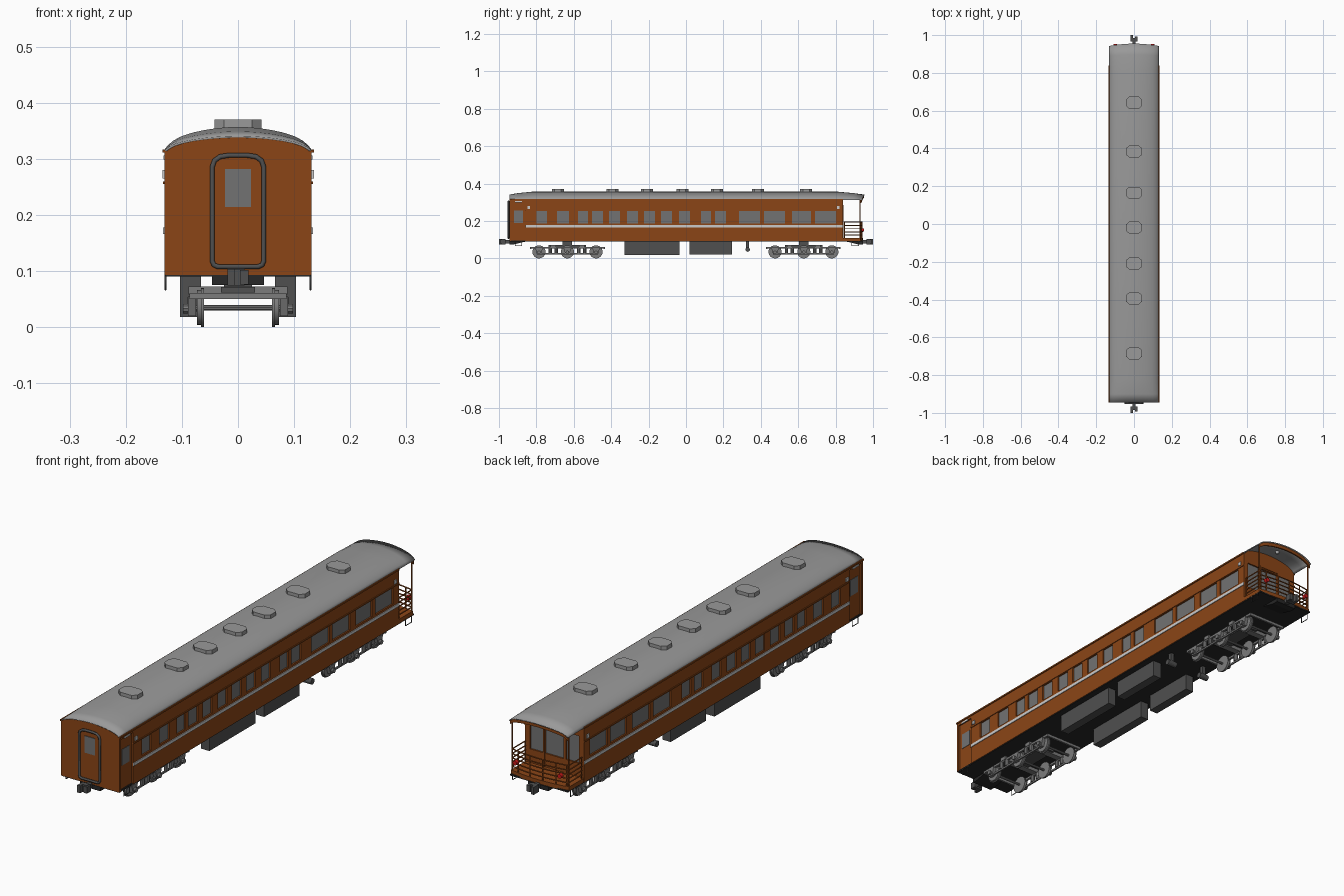
import bpy, bmesh, math
from mathutils import Matrix, Vector

if "Cube" in bpy.data.objects:
    bpy.data.objects.remove(bpy.data.objects["Cube"])


def material(name, r, g, b):
    m = bpy.data.materials.new(name)
    m.diffuse_color = (r, g, b, 1)
    m.use_nodes = True
    m.node_tree.nodes["Principled BSDF"].inputs["Base Color"].default_value = m.diffuse_color
    return m


BROWN = material("brown_paint", 0.26, 0.06, 0.008)
DARK = material("underframe_dark", 0.02, 0.02, 0.02)
STEEL = material("box_grey", 0.08, 0.08, 0.08)
GLASS = material("glass_grey", 0.17, 0.17, 0.17)
ROOF = material("roof_grey", 0.32, 0.32, 0.32)
METAL = material("bogie_grey", 0.2, 0.2, 0.2)
SILVER = material("silver", 0.6, 0.6, 0.6)
RED = material("red_lamp", 0.6, 0.01, 0.01)


def finish(name, bm, mat, mirror=False, smooth=False):
    bmesh.ops.recalc_face_normals(bm, faces=bm.faces)
    me = bpy.data.meshes.new(name)
    bm.to_mesh(me)
    bm.free()
    me.materials.append(mat)
    if smooth:
        me.shade_smooth()
        me.set_sharp_from_angle(angle=math.radians(30))
    ob = bpy.data.objects.new(name, me)
    bpy.context.collection.objects.link(ob)
    if mirror:
        ob.modifiers.new("mirror", 'MIRROR').use_mirror_merge = False
    return ob


def box(bm, x0, x1, y0, y1, z0, z1):
    mat = Matrix.Translation(((x0 + x1) / 2, (y0 + y1) / 2, (z0 + z1) / 2)) @ \
        Matrix.Diagonal((x1 - x0, y1 - y0, z1 - z0, 1))
    bmesh.ops.create_cube(bm, size=1, matrix=mat)


def boxes(name, mat, items, mirror=False):
    bm = bmesh.new()
    for it in items:
        box(bm, *it)
    return finish(name, bm, mat, mirror)


def cyl(bm, axis, centre, r, length, r2=None, seg=20):
    rot = {'X': Matrix.Rotation(math.pi / 2, 4, 'Y'), 'Y': Matrix.Rotation(math.pi / 2, 4, 'X'),
           'Z': Matrix.Identity(4)}[axis]
    bmesh.ops.create_cone(bm, cap_ends=True, segments=seg, radius1=r, radius2=r if r2 is None else r2,
                          depth=length, matrix=Matrix.Translation(centre) @ rot)


def prism(bm, pts, offset):
    a = [bm.verts.new(p) for p in pts]
    b = [bm.verts.new(Vector(p) + Vector(offset)) for p in pts]
    bm.faces.new(a)
    bm.faces.new(b)
    for i in range(len(a)):
        j = (i + 1) % len(a)
        bm.faces.new((a[i], a[j], b[j], b[i]))


def tubes(name, mat, paths, r, cyclic=False, res=1):
    cu = bpy.data.curves.new(name, 'CURVE')
    cu.dimensions = '3D'
    cu.bevel_depth, cu.bevel_resolution, cu.use_fill_caps = r, res, True
    for p in paths:
        s = cu.splines.new('POLY')
        s.points.add(len(p) - 1)
        for q, c in zip(s.points, p):
            q.co = (*c, 1)
        s.use_cyclic_u = cyclic
    cu.materials.append(mat)
    ob = bpy.data.objects.new(name, cu)
    bpy.context.collection.objects.link(ob)


# Roof cross-section: x and fraction of the crown height
HALF = [(0, 1), (.02, .985), (.04, .94), (.06, .87), (.08, .77), (.1, .62), (.115, .44), (.125, .24), (.133, 0)]
ARCH = [(-x, f) for x, f in HALF[:0:-1]] + HALF
EAVE = .314


def bow(x):
    return .013 * (1 - (x / .133) ** 2)


# Roof shell, drooping at both ends
bm = bmesh.new()
rows = []
for y, h, b in [(-.945, .027, 0), (-.90, .035, 0), (-.82, .043, 0), (.81, .043, 0), (.89, .035, .5), (.942, .027, 1)]:
    rows.append([bm.verts.new((x, y + b * bow(x), EAVE + h * f)) for x, f in ARCH])
for a, b in zip(rows, rows[1:]):
    for i in range(len(a) - 1):
        bm.faces.new((a[i], a[i + 1], b[i + 1], b[i]))
roof = finish("roof", bm, ROOF, smooth=True)
mod = roof.modifiers.new("thickness", 'SOLIDIFY')
mod.thickness, mod.offset = .004, -1


# Arched end panels following the roof
def arch_panel(name, y, t, bottom, h, bowed=0, band=False):
    bm = bmesh.new()
    for (x0, f0), (x1, f1) in zip(ARCH, ARCH[1:]):
        x0, x1 = x0 * .98, x1 * .98
        t0, t1 = EAVE - .003 + h * f0, EAVE - .003 + h * f1
        b0, b1 = (t0 - .014, t1 - .014) if band else (bottom, bottom)
        y0, y1 = y + bowed * bow(x0), y + bowed * bow(x1)
        prism(bm, [(x0, y0, b0), (x1, y1, b1), (x1, y1, t1), (x0, y0, t0)], (0, t, 0))
    bmesh.ops.remove_doubles(bm, verts=bm.verts, dist=1e-5)
    finish(name, bm, BROWN)


arch_panel("front_end_wall", -.945, .008, .093, .027)
arch_panel("rear_bulkhead_top", .832, .008, .28, .038)
arch_panel("rear_canopy_fascia", .932, .006, 0, .027, 1, True)

# Side walls built around the window openings
WINDOWS = [(-.80, -.743), (-.69, -.626), (-.578, -.525), (-.503, -.444), (-.412, -.353), (-.316, -.257),
           (-.225, -.166), (-.134, -.075), (-.037, .021), (.08, .134), (.155, .214), (.283, .396),
           (.417, .529), (.567, .668), (.69, .802)]
Z0, Z1 = .187, .254
edges = [-.857] + [v for w in WINDOWS for v in w] + [.84]
wall = [(.123, .131, -.857, .84, .093, Z0), (.123, .131, -.857, .84, Z1, EAVE)]
wall += [(.123, .131, edges[i], edges[i + 1], Z0, Z1) for i in range(0, len(edges), 2)]
wall += [(.123, .131, -.945, -.935, .093, EAVE), (.123, .131, -.935, -.857, .302, EAVE)]
boxes("side_wall", BROWN, wall, True)
boxes("side_glass", GLASS, [(.121, .125, -.85, .835, Z0 - .01, Z1 + .01)], True)
boxes("side_moulding", BROWN, [(.13, .135, -.945, .84, .311, .317), (.13, .134, -.857, .84, .255, .26)], True)
boxes("silver_belt_rail", SILVER, [(.13, .134, -.857, .84, .166, .178)], True)
boxes("marker_lamp", SILVER, [(.13, .135, y - .007, y + .007, .265, .28) for y in (-.84, .815)], True)

# Vestibule side doors
boxes("side_door", BROWN, [(.116, .124, -.936, -.856, .093, .304)], True)
boxes("side_door_glass", GLASS, [(.123, .1255, -.92, -.872, .19, .255)], True)
boxes("side_door_transom", SILVER, [(.13, .133, -.915, -.877, .299, .306)], True)

# Front door and gangway frame
boxes("front_door_glass", GLASS, [(-.023, .023, -.9475, -.944, .214, .282)])
path = [(-.046, .118), (-.046, .285), (-.042, .297), (-.032, .304), (-.016, .3065)]
path += [(-x, z) for x, z in path[::-1]]
path += [(.043, .111), (.036, .108), (-.036, .108), (-.043, .111)]
tubes("gangway_frame", STEEL, [[(x, -.949, z) for x, z in path]], .005, True)

# Rear saloon wall with door and windows
rear = [(-.13, .13, .832, .84, .093, .165), (-.13, .13, .832, .84, .275, EAVE)]
rear += [(a, b, .832, .84, .165, .275) for a, b in ((-.13, -.11), (-.052, -.042), (.042, .052), (.11, .13))]
boxes("rear_wall", BROWN, rear)
boxes("rear_glass", GLASS, [(-.115, .115, .829, .834, .16, .28)])
boxes("rear_door_frame", BROWN, [(.042, .048, .839, .843, .11, .285), (-.001, .048, .839, .843, .28, .286)], True)

# Floor, and the rear platform with a bowed edge
boxes("underfloor", DARK, [(-.129, .129, -.943, .94, .09, .096)])
bm = bmesh.new()
prism(bm, [(-.13, .832, .094)] + [(x * .977, .932 + bow(x), .094) for x, f in ARCH] + [(.13, .832, .094)], (0, 0, .016))
finish("rear_platform", bm, BROWN)

# Platform railing, canopy posts and lamps
rim = [(x * .95, .93 + bow(x)) for x, f in ARCH]
loop = [(-.126, .845)] + rim + [(.126, .845)]
tubes("railing_bars", BROWN, [[(x, y, z) for x, y in loop] for z in (.125, .142, .159, .176, .195)], .0025)
tubes("railing_uprights", BROWN, [[(x, y, .105), (x, y, .195)] for x, y in rim[1:-1:3] + [(-.126, .848), (.126, .848)]], .0025)
tubes("canopy_posts", BROWN, [[(x, .93, .105), (x, .93, EAVE + .003)] for x in (-.126, .126)], .003)
bm = bmesh.new()
cyl(bm, 'Y', (.1, .945, .152), .009, .014, seg=12)
finish("tail_lamp", bm, RED, True)
bm = bmesh.new()
cyl(bm, 'Z', (0, .89, .342), .007, .012, seg=12)
finish("canopy_light", bm, SILVER)

# Stirrup steps under the doors and platform
tubes("stirrup_steps", STEEL, [[(s * .129, y - .018, .094), (s * .129, y - .018, .067), (s * .129, y + .018, .067),
      (s * .129, y + .018, .094)] for s in (-1, 1) for y in (-.896, .905)], .002)

# Roof ventilators, elongated octagons
bm = bmesh.new()
for y in (-.685, -.394, -.209, -.019, .165, .384, .642):
    octagon = [(.042, .017), (.025, .032), (-.025, .032), (-.042, .017), (-.042, -.017), (-.025, -.032), (.025, -.032), (.042, -.017)]
    prism(bm, [(a, y + b, .345) for a, b in octagon], (0, 0, .025))
finish("roof_ventilators", bm, ROOF)

# Equipment boxes and small air tanks under the floor
boxes("equipment_box", STEEL, [(.066, .103, -.33, -.035, .018, .092), (.066, .103, .02, .245, .022, .092)], True)
bm = bmesh.new()
cyl(bm, 'X', (.082, .33, .047), .012, .042, seg=12)
box(bm, .074, .09, .322, .338, .055, .092)
finish("air_tank", bm, STEEL, True)

# Couplers and tapered draft sills
for s, end in ((-1, "front"), (1, "rear")):
    bm = bmesh.new()
    prism(bm, [(-.046, s * .85, .092), (-.046, s * .945, .092), (-.046, s * .945, .075), (-.046, s * .92, .075)], (.092, 0, 0))
    finish(end + "_draft_sill", bm, DARK)
    bm = bmesh.new()
    box(bm, -.009, .009, *sorted((s * .93, s * .972)), .08, .098)
    box(bm, -.019, .012, *sorted((s * .966, s * .984)), .074, .104)
    box(bm, -.019, -.006, *sorted((s * .98, s)), .074, .104)
    box(bm, .004, .019, *sorted((s * .966, s * .992)), .076, .102)
    finish(end + "_coupler", bm, STEEL)

# Three-axle bogies
for end, axles in (("front", (-.786, -.634, -.481)), ("rear", (.476, .63, .78))):
    lo, mid, hi = axles
    bm = bmesh.new()
    for y in axles:
        cyl(bm, 'X', (.0635, y, .035), .035, .005, seg=24)
        cyl(bm, 'X', (.0695, y, .035), .031, .008, seg=24)
        cyl(bm, 'X', (.04, y, .035), .005, .08, seg=10)
    finish(end + "_wheelsets", bm, METAL, True, True)
    bm = bmesh.new()
    box(bm, .077, .086, lo - .045, hi + .045, .052, .061)
    for y in axles:
        prism(bm, [(.075, y - .02, .055), (.075, y + .02, .055), (.075, y + .01, .02), (.075, y - .01, .02)], (.014, 0, 0))
        cyl(bm, 'X', (.092, y, .033), .009, .012, seg=10)
    for a, b in ((lo, mid), (mid, hi)):
        c = (a + b) / 2
        box(bm, .078, .084, a + .01, b - .01, .022, .029)
        for d in (-.016, .016):
            cyl(bm, 'Z', (.081, c + d, .041), .009, .026, seg=10)
        box(bm, .0, .088, c - .014, c + .014, .058, .073)
    for y in (lo - .043, hi + .043):
        box(bm, 0, .086, y - .004, y + .004, .05, .061)
    finish(end + "_bogie_frame", bm, METAL, True)
    boxes(end + "_bogie_pivot", STEEL, [(-.03, .03, mid - .1, mid + .1, .062, .072), (-.025, .025, mid - .025, mid + .025, .07, .092)])
